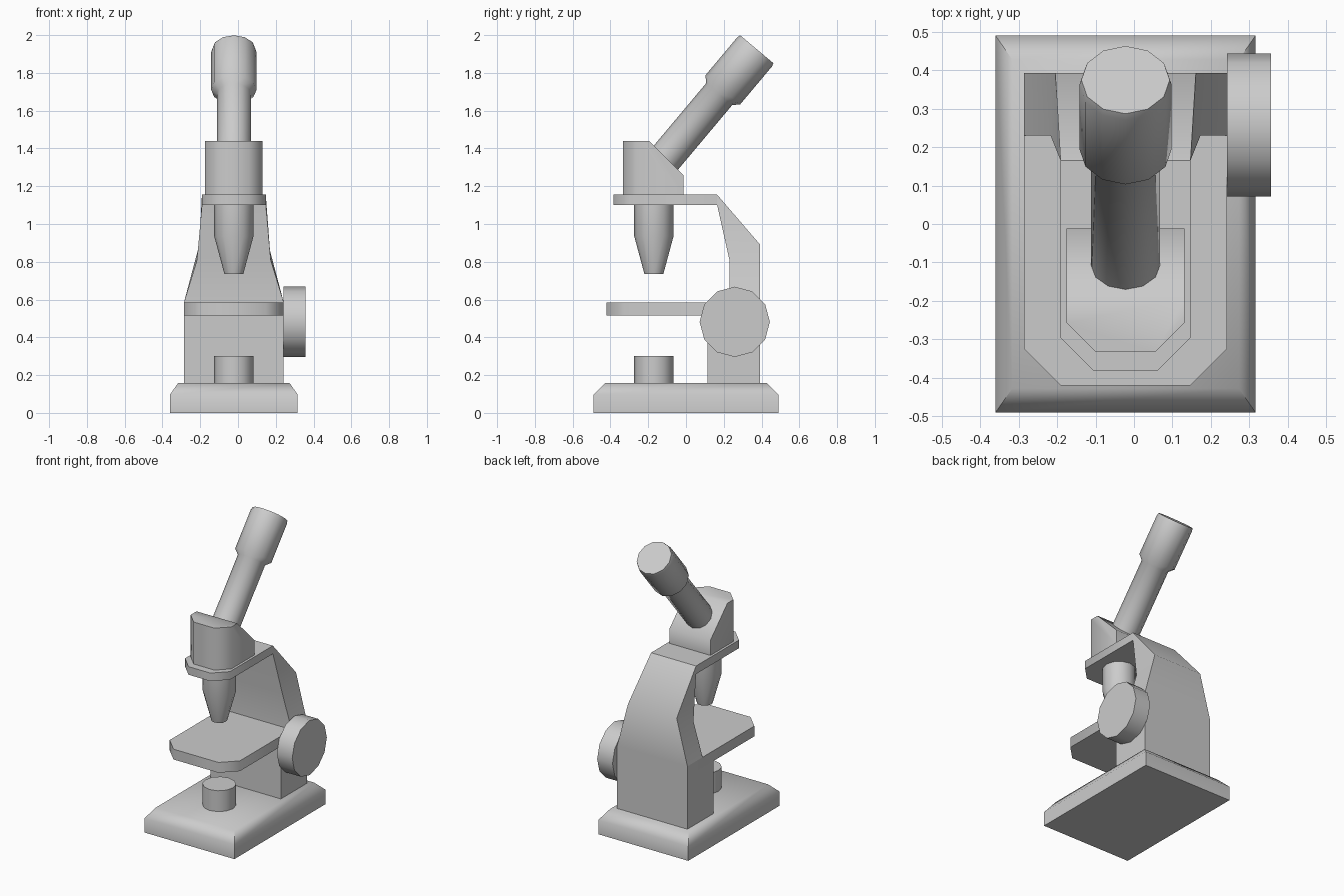
import bpy, bmesh, math
from mathutils import Vector

if "Cube" in bpy.data.objects:
    bpy.data.objects.remove(bpy.data.objects["Cube"])

CX = -0.022  # centre line of the body


def loft(name, loops, cut=None):
    """Skin a stack of equal-length loops, cap both ends, optionally slice."""
    bm = bmesh.new()
    rings = [[bm.verts.new(p) for p in loop] for loop in loops]
    n = len(rings[0])
    for a, b in zip(rings, rings[1:]):
        for i in range(n):
            j = (i + 1) % n
            bm.faces.new((a[i], a[j], b[j], b[i]))
    bm.faces.new(rings[0][::-1])
    bm.faces.new(rings[-1])
    if cut:
        bmesh.ops.bisect_plane(bm, geom=bm.verts[:] + bm.edges[:] + bm.faces[:],
                               plane_co=cut[0], plane_no=cut[1], clear_outer=True)
        bmesh.ops.holes_fill(bm, edges=[e for e in bm.edges if e.is_boundary], sides=0)
    bmesh.ops.recalc_face_normals(bm, faces=bm.faces[:])
    me = bpy.data.meshes.new(name)
    bm.to_mesh(me)
    bm.free()
    ob = bpy.data.objects.new(name, me)
    bpy.context.collection.objects.link(ob)
    return ob


def plan(z, half, y0, y1, c):
    """Rectangle with its two front corners cut off by c."""
    return [(CX + x, y, z) for x, y in (
        (-half, y1), (-half, y0 + c), (-half + c, y0),
        (half - c, y0), (half, y0 + c), (half, y1))]


def plate(name, z0, z1, half, y0, y1, c, cut=None):
    return loft(name, [plan(z, half, y0, y1, c) for z in (z0, z1)], cut)


def rect(half, yf, zf, yb, zb, half_b=None):
    hb = half_b or half
    return [(CX - half, yf, zf), (CX + half, yf, zf), (CX + hb, yb, zb), (CX - hb, yb, zb)]


def lathe(name, origin, axis, profile, n=12):
    """Turned part: profile is (distance along axis, radius)."""
    o, d = Vector(origin), Vector(axis).normalized()
    u = Vector((0, 1, 0)) if abs(d.x) > 0.5 else Vector((1, 0, 0))
    v = d.cross(u)
    loops = []
    for t, r in profile:
        loops.append([o + d * t + (u * math.cos(2 * math.pi * i / n)
                                   + v * math.sin(2 * math.pi * i / n)) * r
                      for i in range(n)])
    return loft(name, loops)


# Foot with chamfered top edge
loft("base", [rect(hx, -hy, z, hy, z) for hx, hy, z in
              ((0.338, 0.49, 0), (0.338, 0.49, 0.097), (0.295, 0.428, 0.158))])

# Pillar, stage and tapering curved arm
loft("pillar", [rect(0.264, 0.115, z, 0.393, z) for z in (0.158, 0.515)])
plate("stage", 0.515, 0.585, 0.264, -0.42, 0.393, 0.095)
loft("arm", [rect(0.264, 0.23, 0.585, 0.393, 0.585),
             rect(0.195, 0.23, 0.81, 0.393, 0.89, 0.183),
             rect(0.169, 0.165, 1.10, 0.165, 1.155)])
plate("arm_top_plate", 1.10, 1.155, 0.169, -0.383, 0.165, 0.087)

# Head block with sloped back
plate("head", 1.155, 1.44, 0.153, -0.333, -0.012, 0.075,
      cut=((0, -0.195, 1.44), (0, 1, 1)))

# Turned parts: eyepiece tube, objective, lamp, focus knob
a = math.radians(40)
lathe("eyepiece_tube", (CX, 0.375, 1.925), (0, math.sin(a), math.cos(a)),
      [(-0.85, 0.09), (-0.31, 0.09), (-0.28, 0.12), (-0.02, 0.12), (0, 0.115)])
lathe("objective", (CX, -0.17, 0), (0, 0, 1),
      [(0.735, 0.05), (0.935, 0.104), (1.10, 0.104)])
lathe("lamp", (CX, -0.17, 0), (0, 0, 1), [(0.158, 0.104), (0.30, 0.104)])
lathe("focus_knob", (0.242, 0.258, 0.482), (1, 0, 0), [(0, 0.186), (0.115, 0.186)])

# Smooth shading with sharp corners kept
for ob in bpy.context.collection.objects:
    ob.select_set(True)
    bpy.context.view_layer.objects.active = ob
bpy.ops.object.shade_smooth_by_angle(angle=math.radians(60))
